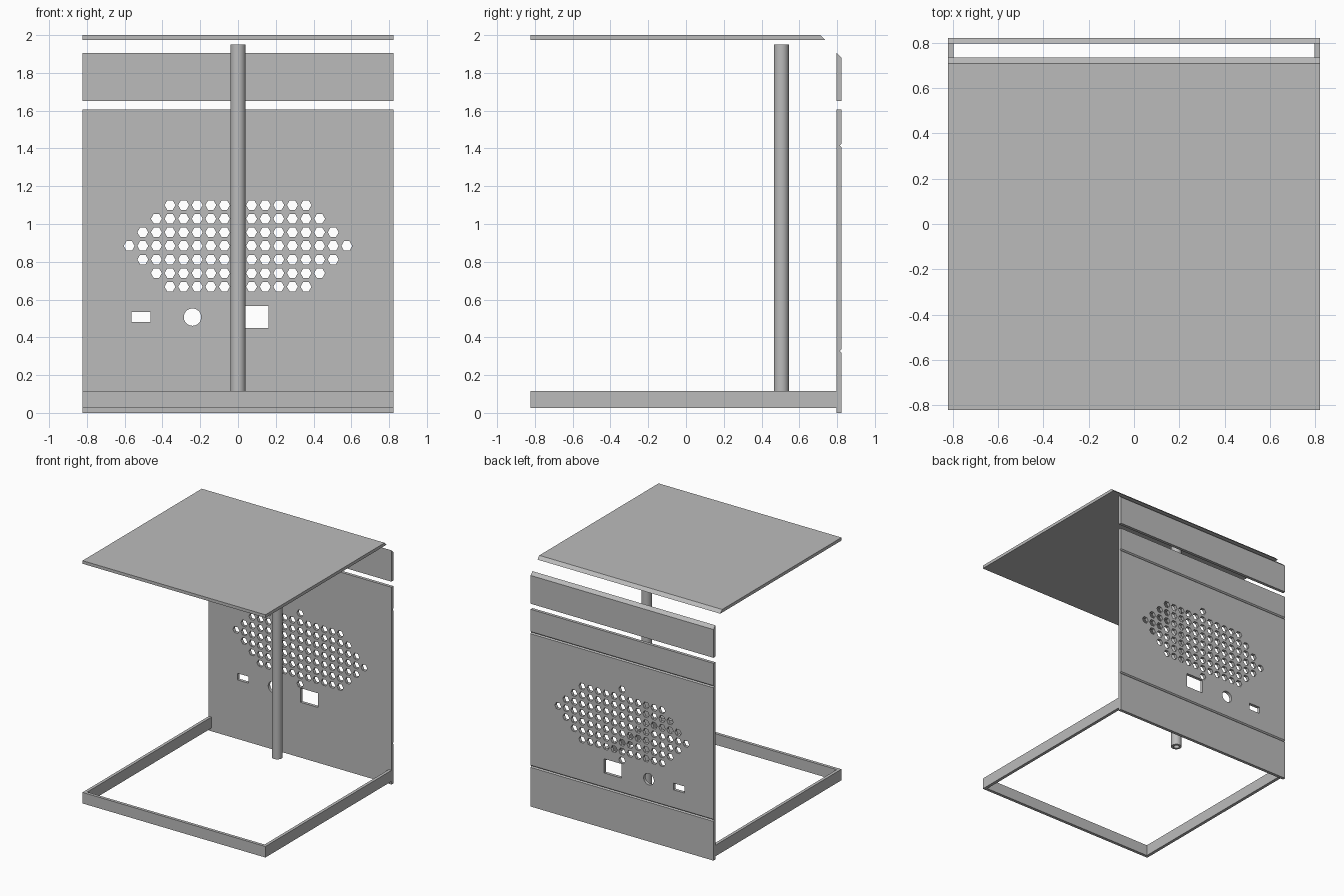
import bpy, bmesh, math
from mathutils import Vector

cube = bpy.data.objects.get("Cube")
if cube:
    bpy.data.objects.remove(cube)

grey = bpy.data.materials.new("plain_grey")
grey.use_nodes = True
colour = (0.5, 0.5, 0.5, 1)
grey.diffuse_color = colour
grey.node_tree.nodes["Principled BSDF"].inputs["Base Color"].default_value = colour

HALF = 0.823    # half width of the case
INNER = 0.798   # inner face of the walls


def prism(bm, points, axis, lo, hi):
    """Extrude a closed outline along x, y or z; the outline uses the other two axes in order."""
    def place(p, d):
        c = list(p)
        c.insert("xyz".index(axis), d)
        return bm.verts.new(c)
    face = bm.faces.new([place(p, lo) for p in points])
    new = bmesh.ops.extrude_face_region(bm, geom=[face])
    shift = Vector([hi - lo if a == axis else 0 for a in "xyz"])
    bmesh.ops.translate(bm, vec=shift, verts=[g for g in new["geom"] if isinstance(g, bmesh.types.BMVert)])


def finish(name, bm):
    bmesh.ops.recalc_face_normals(bm, faces=bm.faces)
    mesh = bpy.data.meshes.new(name)
    bm.to_mesh(mesh)
    bm.free()
    mesh.materials.append(grey)
    ob = bpy.data.objects.new(name, mesh)
    bpy.context.collection.objects.link(ob)
    return ob


def part(name, points, axis, lo, hi):
    bm = bmesh.new()
    prism(bm, points, axis, lo, hi)
    return finish(name, bm)


def ngon(cx, cz, r, n):
    return [(cx + r * math.cos(math.tau * i / n), cz + r * math.sin(math.tau * i / n)) for i in range(n)]


def rect(x0, z0, x1, z1):
    return [(x0, z0), (x1, z0), (x1, z1), (x0, z1)]


# Top plate and upper back strip, each with a mitred rear edge
part("top_plate", [(-HALF, 1.975), (0.735, 1.975), (0.71, 2), (-HALF, 2)], "x", -HALF, HALF)
part("upper_back_strip", [(INNER, 1.65), (HALF, 1.65), (HALF, 1.88), (INNER, 1.905)], "x", -HALF, HALF)

# Three-sided base frame, open towards the back panel
part("base_frame", [(-HALF, -HALF), (HALF, -HALF), (HALF, INNER), (INNER, INNER),
                    (INNER, -INNER), (-INNER, -INNER), (-INNER, INNER), (-HALF, INNER)], "z", 0.025, 0.115)

# Back panel with two shallow V grooves on the outside
outline = [(INNER, 0), (HALF, 0)]
for z in (0.328, 1.415):
    outline += [(HALF, z - 0.009), (HALF - 0.009, z), (HALF, z + 0.009)]
outline += [(HALF, 1.605), (INNER, 1.605)]
panel = part("back_panel", outline, "x", -HALF, HALF)

# Vent holes and connector openings
bm = bmesh.new()
PITCH = 0.072
reach = {0: 8, 1: 7, 2: 6, 3: 5, 4: 0}
for row in range(-4, 5):
    for col in range(-reach[abs(row)], reach[abs(row)] + 1):
        prism(bm, ngon(col * PITCH, 0.884 + row * PITCH, 0.029, 6), "y", 0.75, 0.87)
for shape in (rect(-0.565, 0.48, -0.463, 0.534), ngon(-0.241, 0.507, 0.046, 32), rect(0.003, 0.45, 0.161, 0.565)):
    prism(bm, shape, "y", 0.75, 0.87)
cutter = finish("panel_cutter", bm)
cutter.hide_render = True
cutter.hide_viewport = True
cut = panel.modifiers.new("openings", "BOOLEAN")
cut.object = cutter
cut.operation = "DIFFERENCE"
cut.solver = "EXACT"

# Hollow pole: a wall section spun round the vertical axis
bm = bmesh.new()
axis = Vector((0, 0.505, 0))
ring = [bm.verts.new(axis + Vector((r, 0, z))) for r, z in ((0.022, 0.115), (0.04, 0.115), (0.04, 1.95), (0.022, 1.95))]
edges = [bm.edges.new((ring[i], ring[(i + 1) % 4])) for i in range(4)]
bmesh.ops.spin(bm, geom=ring + edges, cent=axis, axis=(0, 0, 1), angle=math.tau, steps=40)
bmesh.ops.remove_doubles(bm, verts=bm.verts, dist=0.0001)
pole = finish("hollow_pole", bm)
bpy.ops.object.select_all(action="DESELECT")
pole.select_set(True)
bpy.context.view_layer.objects.active = pole
bpy.ops.object.shade_smooth_by_angle()
